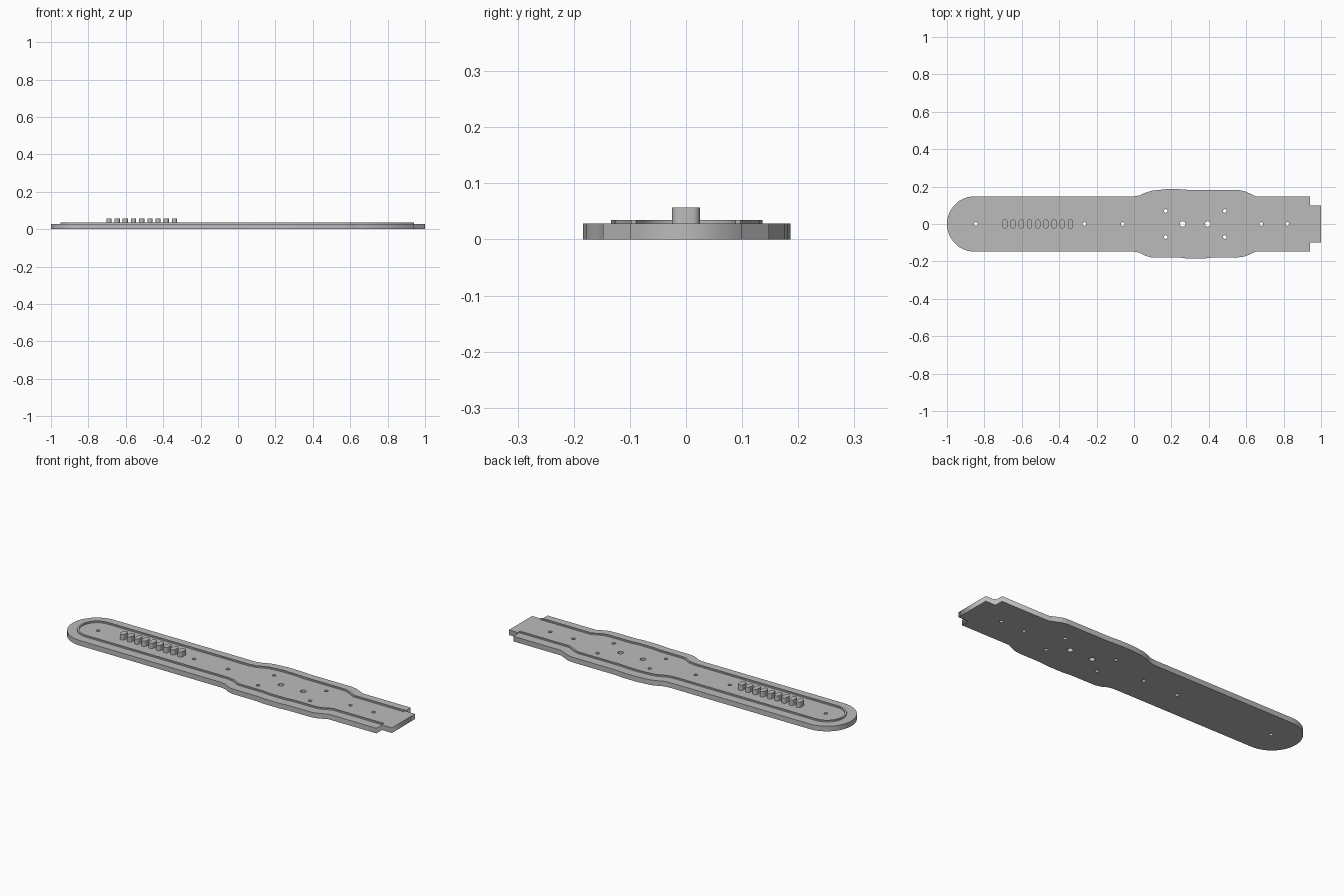
import bpy
from math import cos, sin, pi
from mathutils import Vector

cube = bpy.data.objects.get("Cube")
if cube:
    bpy.data.objects.remove(cube)

grey = bpy.data.materials.new("light_grey")
grey.use_nodes = True
grey.diffuse_color = (0.5, 0.5, 0.5, 1)
grey.node_tree.nodes["Principled BSDF"].inputs["Base Color"].default_value = (0.5, 0.5, 0.5, 1)

PLATE_TOP, RAIL_TOP, KEY_TOP = 0.028, 0.035, 0.057
HALF, END = 0.148, 0.94


def extrude_loops(name, loops, z0, z1):
    """Fill closed 2D loops (inner loops become holes) and extrude them."""
    curve = bpy.data.curves.new(name, "CURVE")
    curve.dimensions = "2D"
    curve.fill_mode = "BOTH"
    curve.extrude = (z1 - z0) / 2
    for loop in loops:
        spline = curve.splines.new("POLY")
        spline.points.add(len(loop) - 1)
        for point, (x, y) in zip(spline.points, loop):
            point.co = (x, y, 0, 1)
        spline.use_cyclic_u = True
    temp = bpy.data.objects.new(name + "_profile", curve)
    bpy.context.collection.objects.link(temp)
    bpy.context.view_layer.update()
    graph = bpy.context.evaluated_depsgraph_get()
    mesh = bpy.data.meshes.new_from_object(temp.evaluated_get(graph))
    bpy.data.objects.remove(temp)
    mesh.name = name
    mesh.materials.clear()
    mesh.materials.append(grey)
    obj = bpy.data.objects.new(name, mesh)
    obj.location.z = (z0 + z1) / 2
    bpy.context.collection.objects.link(obj)
    return obj


def arc(cx, cy, r, start, stop, n):
    return [(cx + r * cos(start + (stop - start) * i / n),
             cy + r * sin(start + (stop - start) * i / n)) for i in range(n + 1)]


def offset(path, d):
    """Shift an open path to its left by d, with mitred corners."""
    pts = [Vector(p) for p in path]
    dirs = [(b - a).normalized() for a, b in zip(pts, pts[1:])]
    out = []
    for i, p in enumerate(pts):
        a, b = dirs[max(i - 1, 0)], dirs[min(i, len(dirs) - 1)]
        na, nb = Vector((-a.y, a.x)), Vector((-b.y, b.x))
        m = (na + nb).normalized()
        out.append(tuple(p + m * (d / m.dot(na))))
    return out


# Outline from the square end, around the rounded end and back
back = [(END, HALF), (0.65, HALF), (0.62, 0.163), (0.59, 0.176), (0.56, 0.181),
        (0.31, 0.181), (0.24, 0.186), (0.17, 0.186), (0.09, 0.177),
        (0.05, 0.163), (0.03, 0.153), (0, HALF)]
front = [(0, -HALF), (0.03, -0.153), (0.06, -0.170), (0.09, -0.178), (0.24, -0.179),
         (0.28, -0.184), (0.38, -0.184), (0.42, -0.179), (0.56, -0.178),
         (0.59, -0.174), (0.62, -0.162), (0.65, -HALF), (END, -HALF)]
outline = back + arc(HALF - 1, 0, HALF, pi / 2, 3 * pi / 2, 24) + front
tab = [(END, -0.1), (1, -0.1), (1, 0.1), (END, 0.1)]

# Plate with drilled through holes
small = [(x, 0) for x in (-0.845, -0.265, -0.06, 0.68, 0.82)]
small += [(x, y) for x in (0.17, 0.485) for y in (-0.07, 0.07)]
holes = [arc(x, y, 0.01, 0, 2 * pi, 16)[:-1] for x, y in small]
holes += [arc(x, 0, 0.015, 0, 2 * pi, 20)[:-1] for x in (0.26, 0.395)]
extrude_loops("base_plate", [outline + tab] + holes, 0, PLATE_TOP)

# Thin raised rail following the outline, open at the square end
rail = offset(outline, 0.05) + offset(outline, 0.06)[::-1]
extrude_loops("raised_rail", [rail], PLATE_TOP - 0.002, RAIL_TOP)

# Row of rounded upright keys
for i in range(9):
    x = -0.69 + i * 0.0438
    shape = arc(x, 0.011, 0.014, 0, pi, 8) + arc(x, -0.011, 0.014, pi, 2 * pi, 8)
    extrude_loops(f"key_{i + 1}", [shape], PLATE_TOP - 0.002, KEY_TOP)
